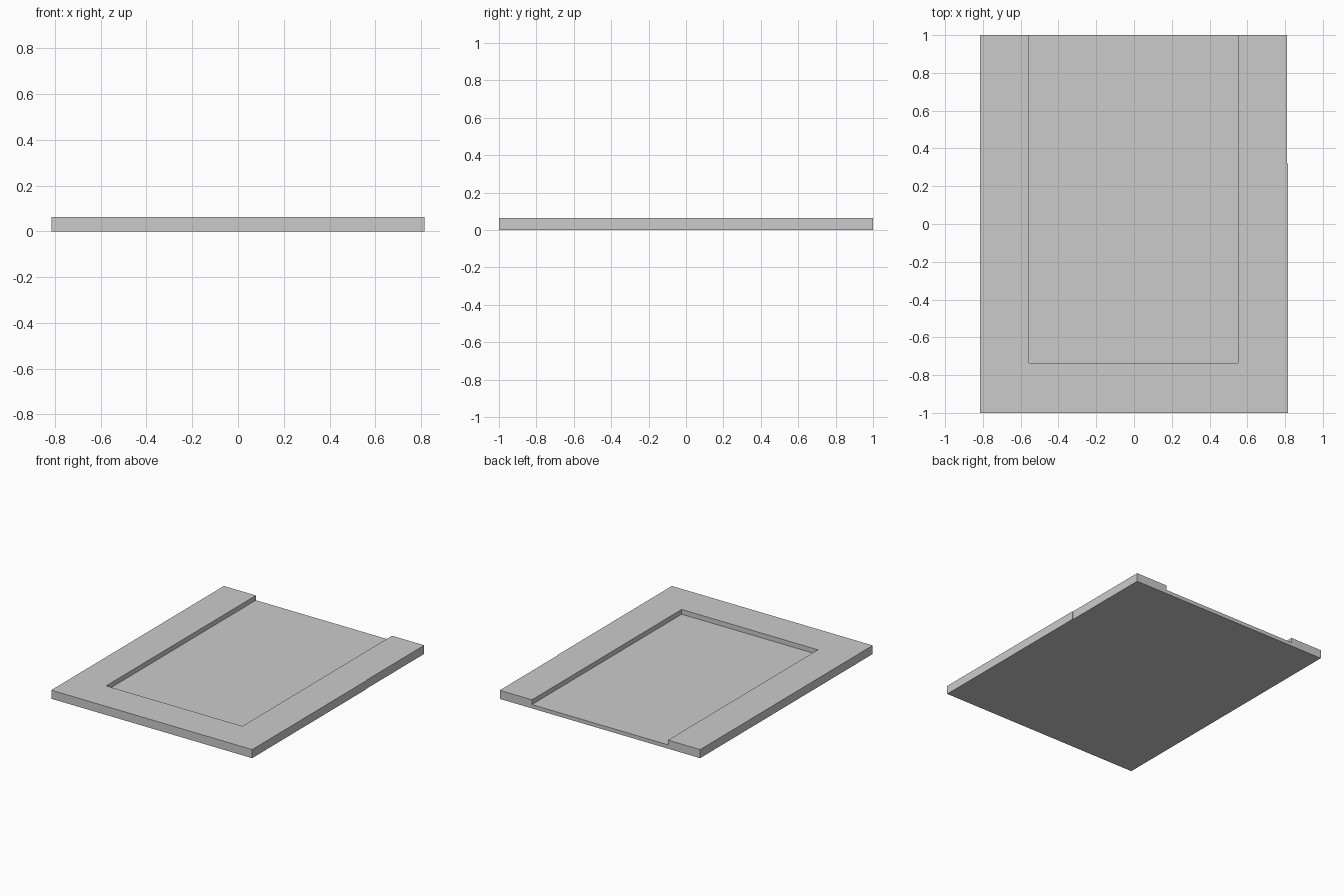
import bpy, bmesh

if "Cube" in bpy.data.objects:
    bpy.data.objects.remove(bpy.data.objects["Cube"])

HEIGHT = 0.063
FLOOR = 0.028


def extruded(name, outline, height):
    """Flat outline at z = 0, pulled straight up to the given height."""
    bm = bmesh.new()
    face = bm.faces.new([bm.verts.new((x, y, 0)) for x, y in outline])
    top = bmesh.ops.extrude_face_region(bm, geom=[face], use_keep_orig=True)
    verts = [v for v in top["geom"] if isinstance(v, bmesh.types.BMVert)]
    bmesh.ops.translate(bm, verts=verts, vec=(0, 0, height))
    bmesh.ops.recalc_face_normals(bm, faces=bm.faces)
    mesh = bpy.data.meshes.new(name)
    bm.to_mesh(mesh)
    bm.free()
    obj = bpy.data.objects.new(name, mesh)
    bpy.context.collection.objects.link(obj)
    return obj


# Raised U-shaped border, open at the back
extruded("raised_border", [
    (-0.815, -1), (0.815, -1), (0.815, 0.32), (0.811, 0.32), (0.811, 1),
    (0.55, 1), (0.55, -0.735), (-0.555, -0.735), (-0.555, 1), (-0.815, 1),
], HEIGHT)

# Lower panel filling the border
extruded("sunken_floor", [
    (-0.555, -0.735), (0.55, -0.735), (0.55, 1), (-0.555, 1),
], FLOOR)
